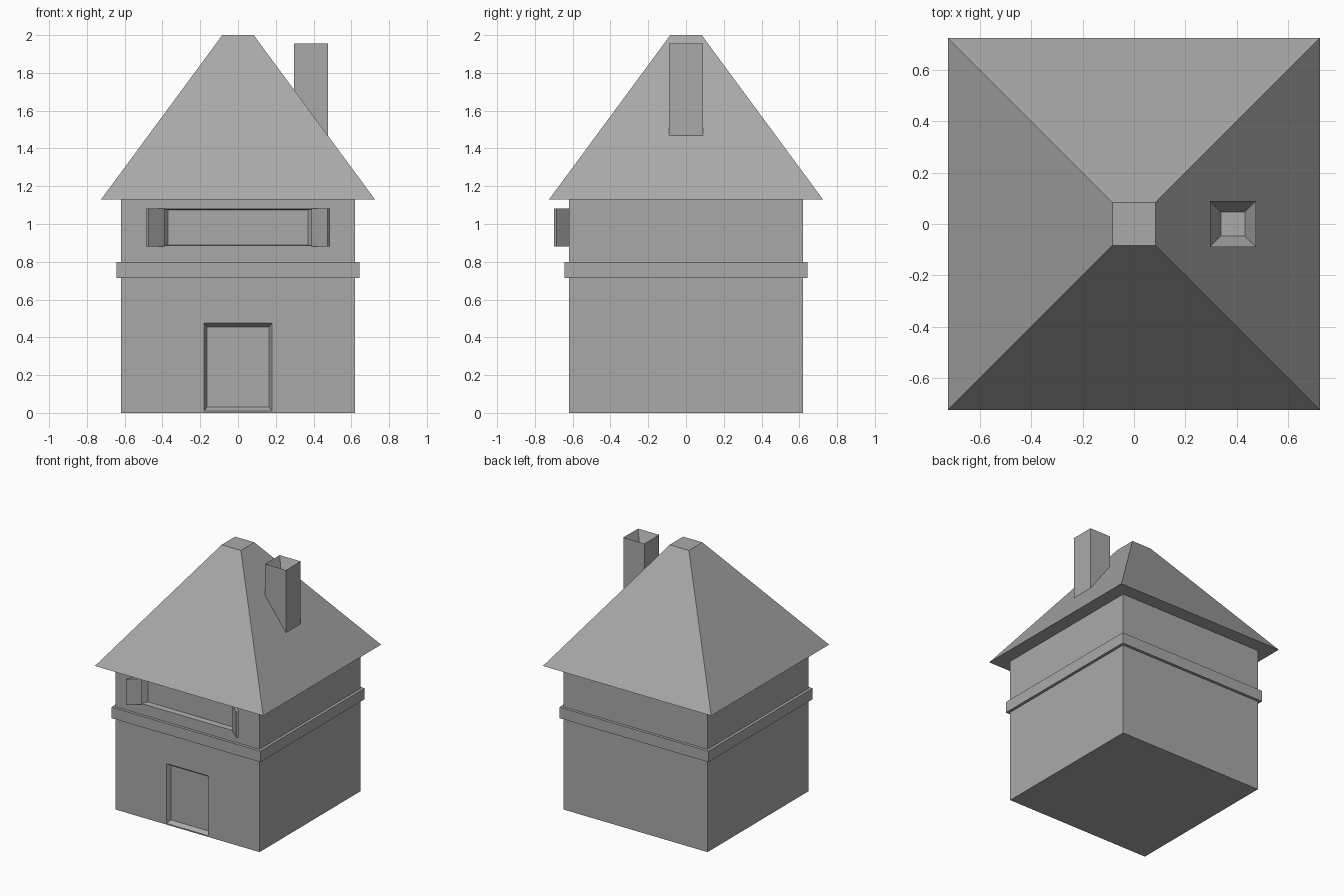
import bpy, bmesh

cube = bpy.data.objects.get("Cube")
if cube:
    bpy.data.objects.remove(cube, do_unlink=True)

# Single plain material
GREY = (0.4, 0.4, 0.4, 1.0)
stone = bpy.data.materials.new("stone_grey")
stone.use_nodes = True
stone.diffuse_color = GREY
stone.node_tree.nodes["Principled BSDF"].inputs["Base Color"].default_value = GREY


def loft(name, ring_a, ring_b):
    """Closed solid between two matching rings of points."""
    bm = bmesh.new()
    a = [bm.verts.new(p) for p in ring_a]
    b = [bm.verts.new(p) for p in ring_b]
    bm.faces.new(a)
    bm.faces.new(b)
    for i in range(len(a)):
        j = (i + 1) % len(a)
        bm.faces.new((a[i], a[j], b[j], b[i]))
    bmesh.ops.recalc_face_normals(bm, faces=bm.faces)
    mesh = bpy.data.meshes.new(name)
    bm.to_mesh(mesh)
    bm.free()
    mesh.materials.append(stone)
    obj = bpy.data.objects.new(name, mesh)
    bpy.context.collection.objects.link(obj)
    return obj


def level(z, half, cx=0.0):
    """Horizontal square ring."""
    return [(cx + sx * half, sy * half, z)
            for sx, sy in ((-1, -1), (1, -1), (1, 1), (-1, 1))]


def upright(y, half, low, high):
    """Rectangular ring parallel to the front wall."""
    return [(-half, y, low), (half, y, low), (half, y, high), (-half, y, high)]


def cut(target, cutter):
    """Subtract the cutter, bake the result, remove the cutter."""
    mod = target.modifiers.new("recess", "BOOLEAN")
    mod.operation = "DIFFERENCE"
    mod.solver = "EXACT"
    mod.object = cutter
    bpy.context.view_layer.objects.active = target
    bpy.ops.object.modifier_apply(modifier=mod.name)
    bpy.data.objects.remove(cutter, do_unlink=True)


WALL = 0.62
EAVE = 1.13

# Walls with tapered door and window recesses
walls = loft("walls", level(0, WALL), level(EAVE, WALL))
cut(walls, loft("door_cutter", upright(-WALL - 0.03, 0.195, -0.01, 0.495),
                upright(-WALL + 0.03, 0.165, 0.03, 0.455)))
cut(walls, loft("window_cutter", upright(-WALL - 0.04, 0.43, 0.88, 1.085),
                upright(-WALL + 0.04, 0.37, 0.89, 1.075)))

# Band around the walls
loft("wall_band", level(0.715, WALL + 0.022), level(0.8, WALL + 0.022))

# Hipped roof with a flat cap
loft("roof", level(EAVE, 0.725), level(2.0, 0.083))

# Chimney with a tapered flue
CX = 0.386
chimney = loft("chimney", level(1.3, 0.09, CX), level(1.955, 0.09, CX))
cut(chimney, loft("flue_cutter", level(1.855, 0.047, CX), level(2.055, 0.133, CX)))

# Shutters swung open on both sides of the window
for side, name in ((1, "left_shutter"), (-1, "right_shutter")):
    plan = [(0.39, -WALL - 0.005), (0.475, -0.70), (0.487, -0.685),
            (0.415, -WALL + 0.01), (0.4, -WALL + 0.01)]
    loft(name, [(side * x, y, 0.882) for x, y in plan],
         [(side * x, y, 1.083) for x, y in plan])
